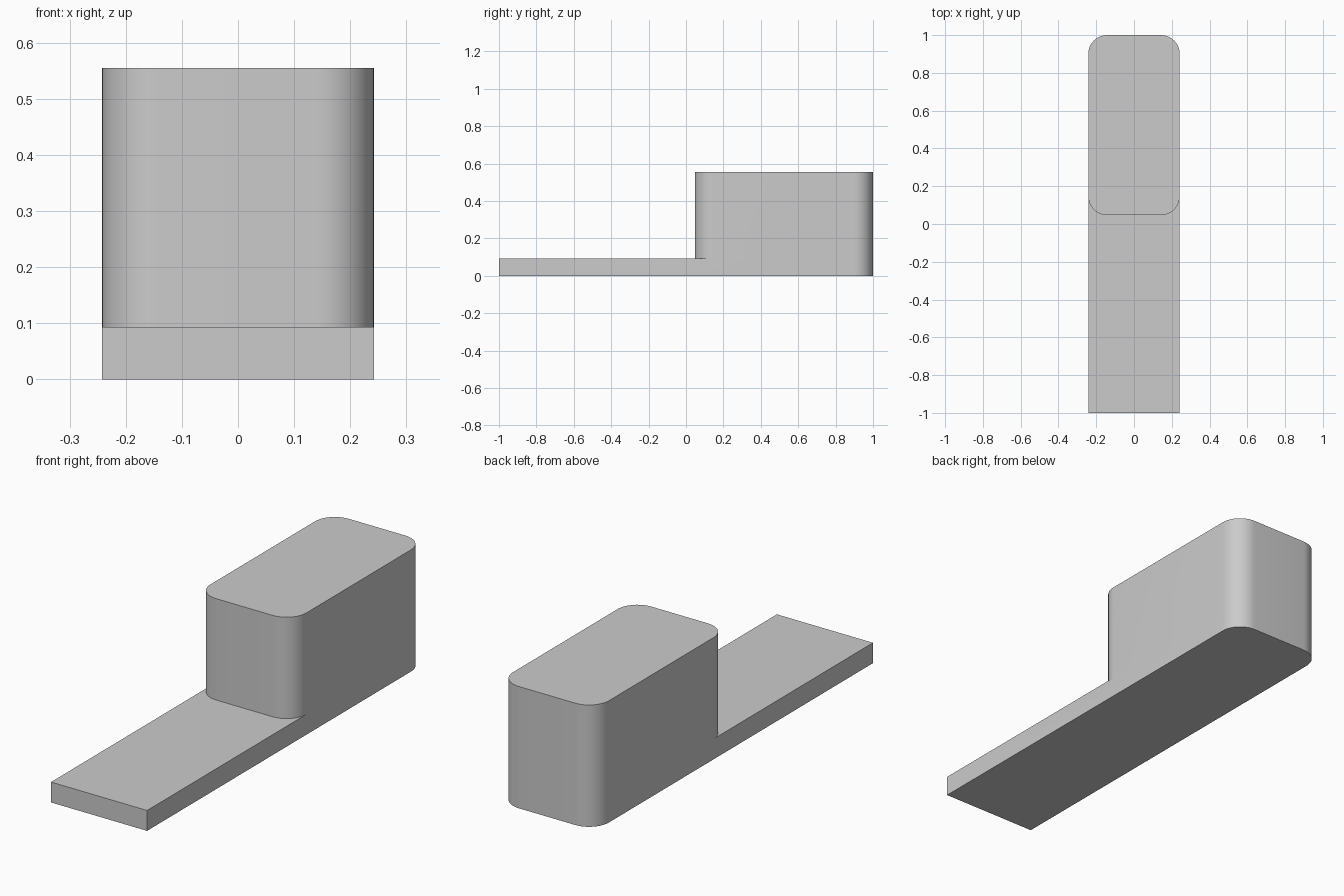
import bpy
import bmesh
from math import cos, sin, radians

cube = bpy.data.objects.get("Cube")
if cube:
    bpy.data.objects.remove(cube, do_unlink=True)

HALF_W = 0.242        # half width of plate and block
FRONT, BACK = -1.0, 1.0
BLOCK_FRONT = 0.047   # front wall of the raised block
PLATE_Z, TOP_Z = 0.093, 0.555
RADIUS = 0.1
STEPS = 12

grey = bpy.data.materials.new("plain grey")
grey.use_nodes = True
colour = (0.6, 0.6, 0.6, 1.0)
grey.diffuse_color = colour
grey.node_tree.nodes["Principled BSDF"].inputs["Base Color"].default_value = colour


def arc(side, y, start):
    """Quarter-circle corner, counter-clockwise from the start angle."""
    angles = [radians(start + 90 * i / STEPS) for i in range(STEPS + 1)]
    cx = side * (HALF_W - RADIUS)
    return [(cx + RADIUS * cos(a), y + RADIUS * sin(a)) for a in angles]


# Plan outlines, both counter-clockwise
back_y, front_y = BACK - RADIUS, BLOCK_FRONT + RADIUS
back_arcs = arc(1, back_y, 0) + arc(-1, back_y, 90)
front_arcs = arc(-1, front_y, 180) + arc(1, front_y, 270)
plate_front = [(-HALF_W, FRONT), (HALF_W, FRONT)]

bm = bmesh.new()


def ring(points, z):
    return [bm.verts.new((x, y, z)) for x, y in points]


def walls(low, high):
    for i in range(len(low)):
        j = (i + 1) % len(low)
        bm.faces.new((low[i], low[j], high[j], high[i]))


# Plate: square front end, rounded back end, with the block's tangent points
left_join, right_join = front_arcs[0], front_arcs[-1]
outline = plate_front + [right_join] + back_arcs + [left_join]
base = ring(outline, 0)
level = ring(outline, PLATE_Z)
bm.faces.new(base[::-1])
walls(base, level)

# Ledge in front of the block
inner = ring(front_arcs[1:-1], PLATE_Z)
front_wall = [level[-1]] + inner + [level[2]]
bm.faces.new(level[:3] + inner[::-1] + [level[-1]])

# Raised block
block_low = front_wall + level[3:-1]
block_top = ring(front_arcs + back_arcs, TOP_Z)
walls(block_low, block_top)
bm.faces.new(block_top)

bmesh.ops.recalc_face_normals(bm, faces=bm.faces)
mesh = bpy.data.meshes.new("plate_with_block")
bm.to_mesh(mesh)
bm.free()
mesh.materials.append(grey)
body = bpy.data.objects.new("plate_with_block", mesh)
bpy.context.collection.objects.link(body)

# Smooth rounded corners, sharp edges elsewhere
bpy.ops.object.select_all(action='DESELECT')
body.select_set(True)
bpy.context.view_layer.objects.active = body
bpy.ops.object.shade_smooth_by_angle(angle=radians(30))
